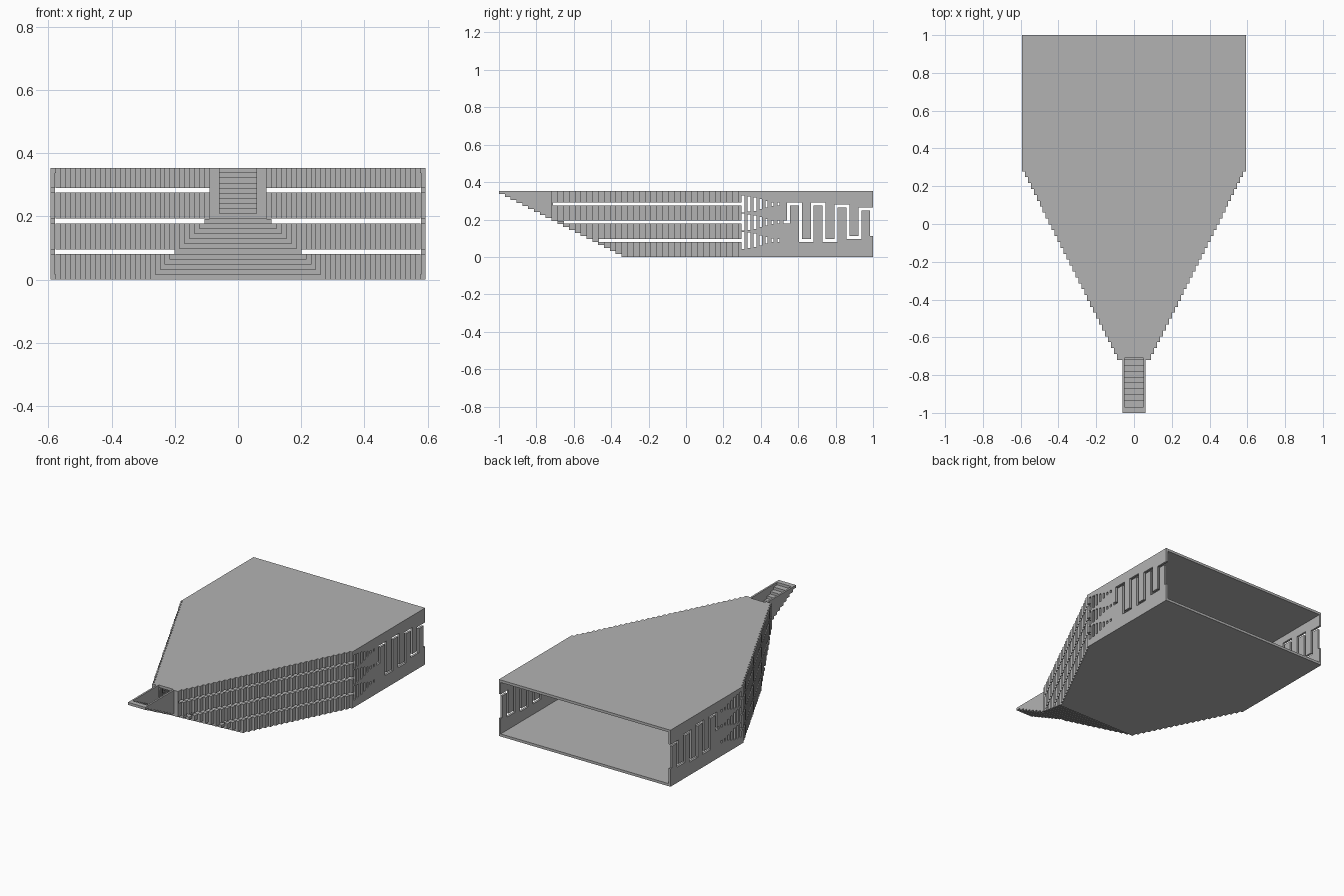
import bpy, bmesh

cube = bpy.data.objects.get("Cube")
if cube:
    bpy.data.objects.remove(cube)

gray = bpy.data.materials.new("light gray")
gray.use_nodes = True
gray.diffuse_color = (0.45, 0.45, 0.45, 1)
gray.node_tree.nodes["Principled BSDF"].inputs["Base Color"].default_value = (0.45, 0.45, 0.45, 1)

HALF, HEIGHT = 0.593, 0.353        # half width and height of the duct
LAYER = HEIGHT / 22                # height of one stair layer
STEP, INSET = 0.0312, 0.0157       # depth and side inset of one step
SHOULDER = 0.279                   # where the taper starts
WALL = 0.013
BODY_STEPS, FLOOR_STEPS, ALL_STEPS = 32, 20, 41
NOZZLE = 0.06
SLITS = [(0.081, 0.096), (0.178, 0.194), (0.275, 0.290)]


def step_y(k):
    return SHOULDER - STEP * k


def half_width(k):
    return HALF - INSET * (k + 1) if k < BODY_STEPS else NOZZLE


def tread_z(k):
    return max(0, k - FLOOR_STEPS + 1) * LAYER


def finish(name, bm):
    bmesh.ops.recalc_face_normals(bm, faces=bm.faces)
    mesh = bpy.data.meshes.new(name)
    bm.to_mesh(mesh)
    bm.free()
    mesh.materials.append(gray)
    obj = bpy.data.objects.new(name, mesh)
    bpy.context.collection.objects.link(obj)


def extrude(bm, faces, vector):
    new = bmesh.ops.extrude_face_region(bm, geom=faces, use_keep_orig=True)["geom"]
    bmesh.ops.translate(bm, vec=vector, verts=[v for v in new if isinstance(v, bmesh.types.BMVert)])


def add_box(bm, x0, x1, y0, y1, z0, z1):
    verts = bmesh.ops.create_cube(bm, size=1)["verts"]
    for v in verts:
        v.co = (x1 if v.co.x > 0 else x0, y1 if v.co.y > 0 else y0, z1 if v.co.z > 0 else z0)


def prism(name, points, vector):
    bm = bmesh.new()
    face = bm.faces.new([bm.verts.new(p) for p in points])
    extrude(bm, [face], vector)
    finish(name, bm)


def stepped_plate(name, steps, z, front=None):
    """Horizontal plate whose tapering sides run in small steps."""
    right = [(HALF, 1.0), (HALF, SHOULDER)]
    for k in range(steps):
        end = front if front and k == steps - 1 else step_y(k + 1)
        right += [(half_width(k), step_y(k)), (half_width(k), end)]
    outline = right + [(-x, y) for x, y in reversed(right)]
    prism(name, [(x, y, z) for x, y in outline], (0, 0, LAYER))


def pierced_wall(name, x, thickness, y_range, z_range, holes):
    """Upright wall cut by rectangular holes (y0, y1, z0, z1)."""
    def cuts(limits, values):
        inside = [round(v, 4) for v in values if limits[0] < v < limits[1]]
        return sorted(set(inside) | set(limits))
    ys = cuts(y_range, [v for h in holes for v in h[:2]])
    zs = cuts(z_range, [v for h in holes for v in h[2:]])
    bm = bmesh.new()
    grid = [[bm.verts.new((x, y, z)) for z in zs] for y in ys]
    faces = []
    for i in range(len(ys) - 1):
        for j in range(len(zs) - 1):
            y, z = (ys[i] + ys[i + 1]) / 2, (zs[j] + zs[j + 1]) / 2
            if not any(a < y < b and c < z < d for a, b, c, d in holes):
                faces.append(bm.faces.new((grid[i][j], grid[i + 1][j], grid[i + 1][j + 1], grid[i][j + 1])))
    bmesh.ops.delete(bm, geom=[v for v in bm.verts if not v.link_faces], context='VERTS')
    extrude(bm, faces, (thickness, 0, 0))
    finish(name, bm)


# Top and bottom plates
stepped_plate("top_plate", BODY_STEPS, HEIGHT - LAYER, front=-0.71)
stepped_plate("bottom_plate", FLOOR_STEPS, 0)

# Rising stair under the front, running into the nozzle
bm = bmesh.new()
for k in range(FLOOR_STEPS, ALL_STEPS):
    w, z = half_width(k), tread_z(k)
    back = step_y(k) + (0.004 if k < ALL_STEPS - 1 else 0)
    add_box(bm, -w, w, step_y(k + 1), back, z, z + LAYER)
finish("stair_underside", bm)

# Holes in the side walls: slit ends, fading bars and a winding slot
holes = [(SHOULDER - 0.01, 0.30, a, b) for a, b in SLITS]
bar_heights = [0.045, 0.041, 0.036, 0.027, 0.017, 0.009, 0.008]
for a, b in SLITS:
    mid = (a + b) / 2
    for i, h in enumerate(bar_heights):
        y, w = 0.305 + 0.0315 * i, 0.008 if i < 3 else 0.006
        holes.append((y - w, y + w, mid - h, mid + h))
levels = [0.186, 0.284, 0.089, 0.284, 0.089, 0.271, 0.105, 0.255, 0.120]
R = 0.008
holes.append((0.52, 0.556, 0.178, 0.194))
for j in range(8):
    y = 0.548 + 0.0635 * j
    low, high = sorted(levels[j:j + 2])
    holes.append((y - R, 1.01 if j == 7 else y + R, low - R, high + R))
    if j < 7:
        holes.append((y - R, y + 0.0635 + R, levels[j + 1] - R, levels[j + 1] + R))

for side, name in ((1, "left"), (-1, "right")):
    # Straight side wall
    pierced_wall(name + "_side_wall", side * HALF, -side * WALL, (SHOULDER, 1.0),
                 (LAYER, HEIGHT - LAYER), holes)

    # Stepped tapering wall with three long slits
    bm = bmesh.new()
    for k in range(BODY_STEPS):
        outer = half_width(k)
        xs = sorted((side * outer, side * (outer - 0.019)))
        z = tread_z(k) + LAYER
        for a, b in SLITS + [(HEIGHT - LAYER, 0)]:
            if a > z:
                add_box(bm, *xs, step_y(k + 1), step_y(k), z, a)
            z = max(z, b)
    finish(name + "_stepped_wall", bm)

    # Flat front panel beside the nozzle
    bm = bmesh.new()
    xs = sorted((side * (NOZZLE - 0.011), side * half_width(BODY_STEPS - 1)))
    add_box(bm, *xs, step_y(BODY_STEPS), -0.71, tread_z(BODY_STEPS - 1) + LAYER, HEIGHT)
    finish(name + "_front_panel", bm)

    # Nozzle cheek with a stepped lower edge
    profile = [(step_y(BODY_STEPS), HEIGHT)]
    for k in range(BODY_STEPS, ALL_STEPS):
        profile += [(step_y(k), tread_z(k)), (step_y(k + 1), tread_z(k))]
    profile.append((step_y(ALL_STEPS), HEIGHT))
    prism(name + "_nozzle_cheek", [(side * NOZZLE, y, z) for y, z in profile], (-side * 0.011, 0, 0))
